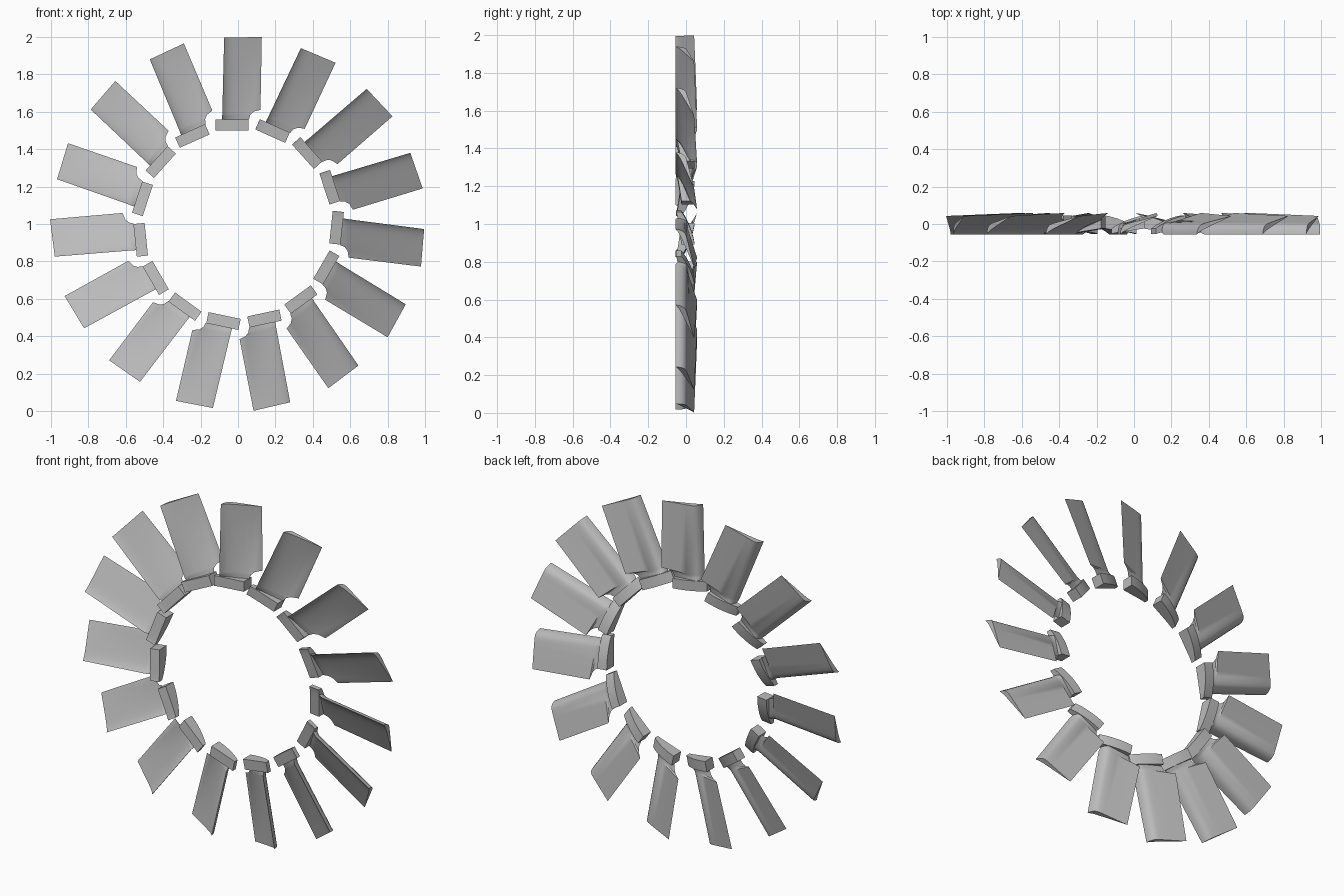
import bpy, bmesh, math
from mathutils import Matrix

BLADES = 15
CENTRE_Z = 1.003
STEPS = 10

cube = bpy.data.objects.get("Cube")
if cube:
    bpy.data.objects.remove(cube, do_unlink=True)

metal = bpy.data.materials.new("grey metal")
metal.use_nodes = True
grey = (0.5, 0.5, 0.5, 1)
metal.diffuse_color = grey
metal.node_tree.nodes["Principled BSDF"].inputs["Base Color"].default_value = grey


def section(x0, x1, y0, y1, thickness):
    """Closed cross-section: front with a small leading lip, then the back."""
    front, back = [], []
    for i in range(STEPS + 1):
        t = (i / STEPS) ** 2  # points gather at the leading edge
        x = x0 + (x1 - x0) * t
        y = y0 + (y1 - y0) * (0.9 * t + 0.1 * (1 - (1 - t) ** 12))
        front.append((x, y))
        back.append((x, y + thickness(t)))
    return front + back[::-1]


def loft(name, rings):
    """Skin a list of (section, left height, right height) rings."""
    bm = bmesh.new()
    loops = []
    for points, left, right in rings:
        xs = [p[0] for p in points]
        lo, hi = min(xs), max(xs)
        loops.append([bm.verts.new((x, y, left + (right - left) * (x - lo) / (hi - lo)))
                      for x, y in points])
    n = len(loops[0])
    for a, b in zip(loops, loops[1:]):
        for i in range(n):
            j = (i + 1) % n
            bm.faces.new((a[i], a[j], b[j], b[i]))
    bm.faces.new(loops[0][::-1])
    bm.faces.new(loops[-1])
    bmesh.ops.remove_doubles(bm, verts=bm.verts, dist=0.0005)
    bmesh.ops.recalc_face_normals(bm, faces=bm.faces)
    mesh = bpy.data.meshes.new(name)
    bm.to_mesh(mesh)
    bm.free()
    mesh.materials.append(metal)
    return mesh


# Blade thickness: a rounded nose, then a straight taper to the trailing edge
def nosed_wedge(t):
    nose = 0.12
    if t < nose:
        return 0.034 * math.sqrt(1 - (1 - t / nose) ** 2)
    return 0.034 * (1 - t) / (1 - nose)


# Foot thickness: bowed back that ends in a blunt, thicker trailing face
def foot_arc(t):
    return 0.028 + 0.042 * (1 - (1 - t) ** 2)


# Slightly twisted blade with a neck cut back towards the foot
blade = loft("blade", [
    (section(-0.085, 0.058, -0.042, 0.022, nosed_wedge), 0.555, 0.555),
    (section(-0.085, 0.066, -0.047, 0.028, nosed_wedge), 0.562, 0.58),
    (section(-0.085, 0.084, -0.053, 0.038, nosed_wedge), 0.572, 0.597),
    (section(-0.084, 0.12, -0.055, 0.059, nosed_wedge), 0.58, 0.607),
    (section(-0.074, 0.127, -0.055, 0.043, nosed_wedge), 0.992, 0.996),
])

# Curved foot that the blade stands on
foot_shape = section(-0.12, 0.055, -0.053, -0.024, foot_arc)
foot = loft("foot", [(foot_shape, 0.496, 0.496), (foot_shape, 0.556, 0.556)])

# Ring of blades
bpy.ops.object.select_all(action="DESELECT")
for k in range(BLADES):
    turn = Matrix.Translation((0, 0, CENTRE_Z)) @ Matrix.Rotation(k * math.tau / BLADES, 4, "Y")
    for mesh, name in ((blade, "blade"), (foot, "blade_foot")):
        ob = bpy.data.objects.new(f"{name}_{k + 1}", mesh)
        ob.matrix_world = turn
        bpy.context.collection.objects.link(ob)
        ob.select_set(True)
        bpy.context.view_layer.objects.active = ob
bpy.ops.object.shade_smooth_by_angle(angle=math.radians(35))
